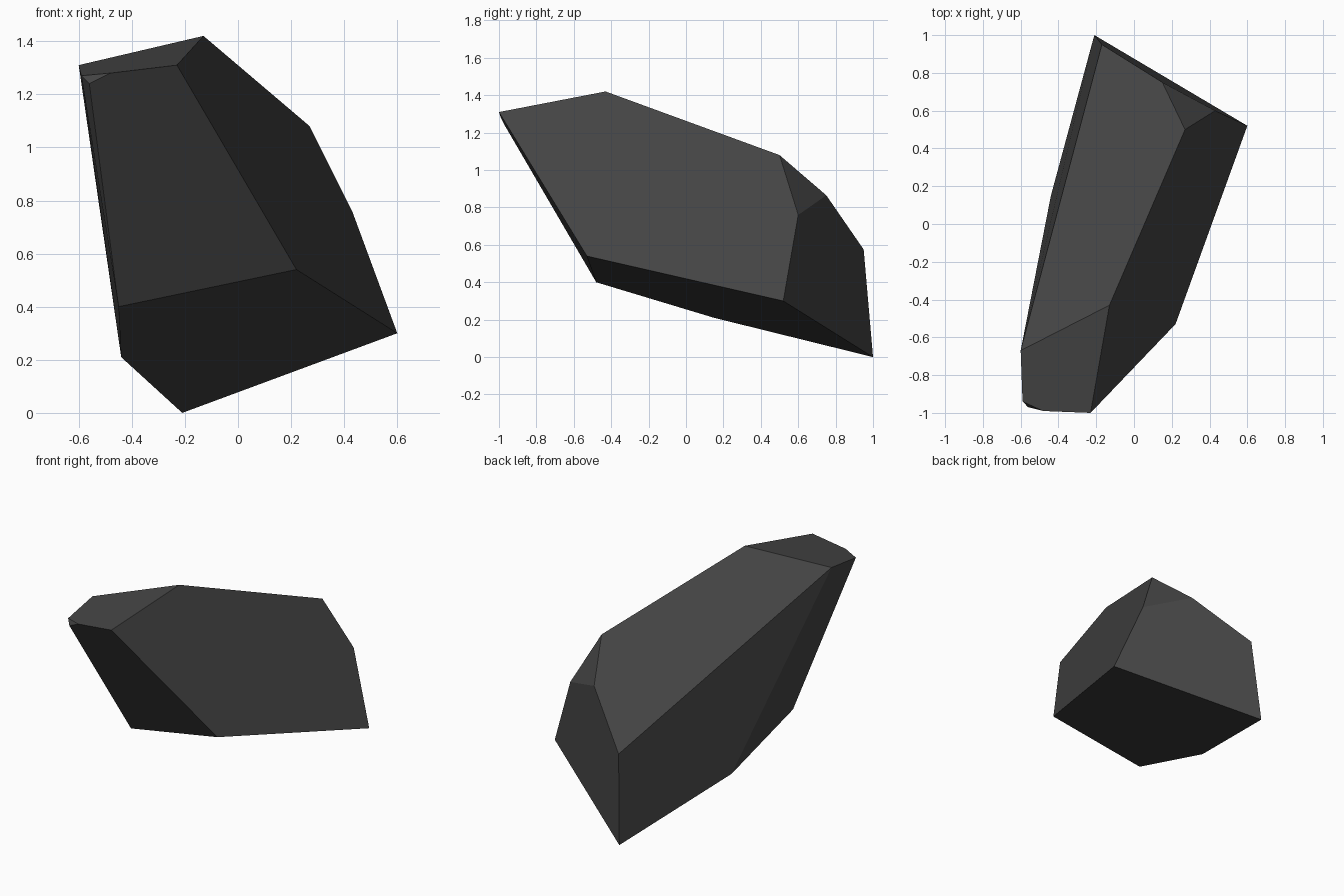
import bpy
import bmesh
import math

# Remove the default object
default_cube = bpy.data.objects.get("Cube")
if default_cube:
    bpy.data.objects.remove(default_cube, do_unlink=True)


def flat_material(name, colour):
    """Plain single-colour material."""
    material = bpy.data.materials.new(name)
    material.use_nodes = True
    material.diffuse_color = colour
    shader = next(n for n in material.node_tree.nodes if n.type == "BSDF_PRINCIPLED")
    shader.inputs["Base Color"].default_value = colour
    shader.inputs["Roughness"].default_value = 0.9
    return material


def faceted_stone(name, corners, material):
    """Convex stone wrapped around its corner points, with flat facets."""
    bm = bmesh.new()
    for corner in corners:
        bm.verts.new(corner)
    bmesh.ops.convex_hull(bm, input=bm.verts[:])
    # Merge nearly coplanar triangles into broad facets
    bmesh.ops.dissolve_limit(bm, angle_limit=math.radians(2),
                             verts=bm.verts[:], edges=bm.edges[:])
    bmesh.ops.recalc_face_normals(bm, faces=bm.faces[:])
    mesh = bpy.data.meshes.new(name)
    bm.to_mesh(mesh)
    bm.free()
    mesh.materials.append(material)
    stone = bpy.data.objects.new(name, mesh)
    bpy.context.collection.objects.link(stone)
    return stone


# Raised front end, with the small chipped corner
front_tip = [
    (-.6, -.67, 1.31), (-.13, -.43, 1.42), (-.23, -1, 1.31),
    (-.59, -.94, 1.27), (-.56, -.97, 1.24), (-.48, -.99, 1.28),
]
# Lower front and underside corners
underside = [
    (.22, -.53, .54), (-.45, -.48, .4), (-.44, .15, .21),
    (.6, .52, .3), (-.21, 1, 0),
]
# Rear shoulder, including the bevelled triangle
rear_shoulder = [
    (.27, .5, 1.08), (.43, .6, .76), (.15, .75, .865), (-.17, .95, .575),
]

dark_grey = flat_material("dark grey stone", (.058, .058, .058, 1))
faceted_stone("rock", front_tip + underside + rear_shoulder, dark_grey)
